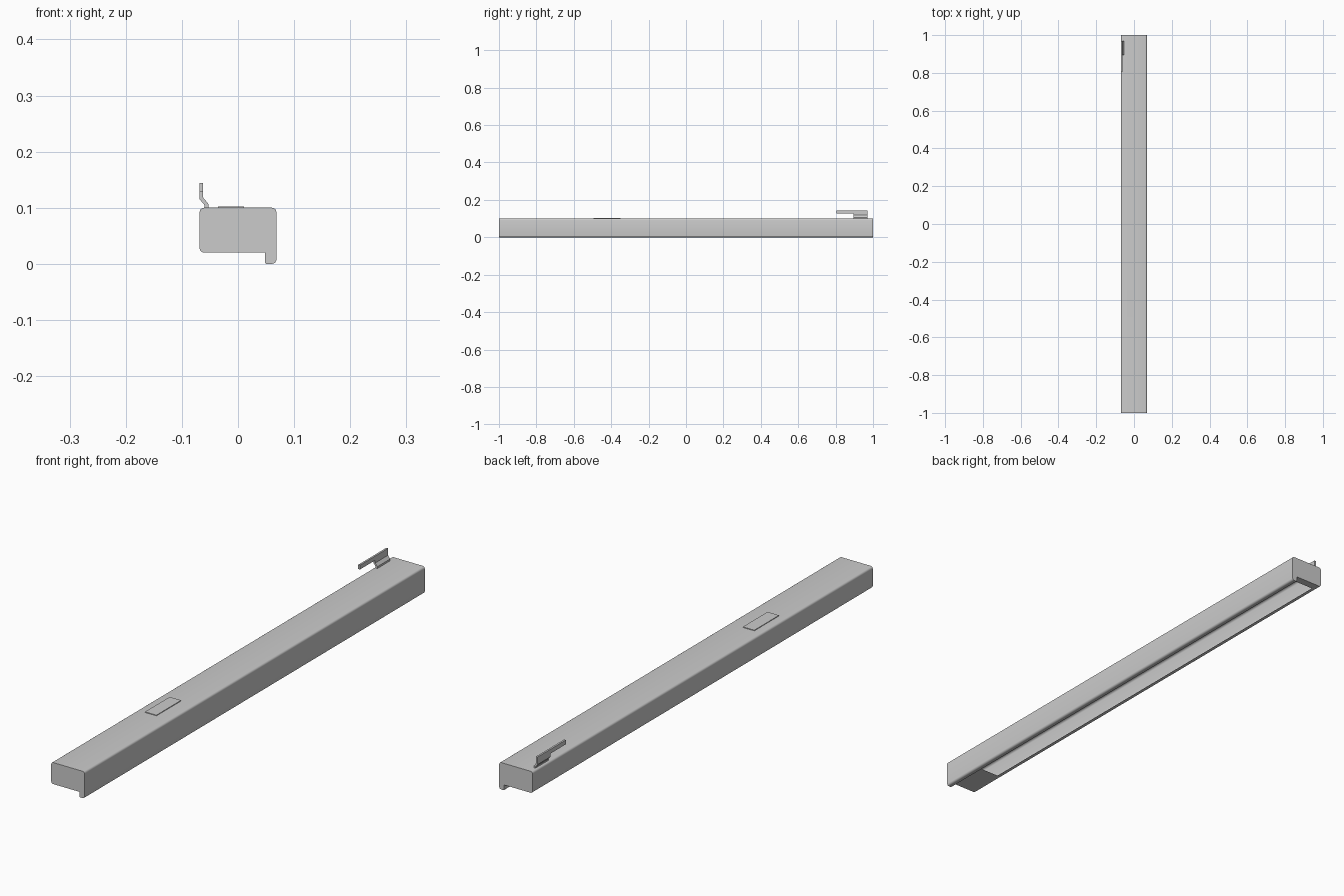
import bpy, bmesh, math

if "Cube" in bpy.data.objects:
    bpy.data.objects.remove(bpy.data.objects["Cube"])

def finish(bm, name):
    bmesh.ops.recalc_face_normals(bm, faces=bm.faces)
    me = bpy.data.meshes.new(name)
    bm.to_mesh(me)
    bm.free()
    ob = bpy.data.objects.new(name, me)
    bpy.context.collection.objects.link(ob)
    bpy.context.view_layer.objects.active = ob
    ob.select_set(True)
    bpy.ops.object.shade_smooth_by_angle(angle=math.radians(32))
    ob.select_set(False)
    return ob

def loft(name, profile, stations, skip=None):
    """Sweep an (x, z) profile along y; skip(station, edge) leaves openings."""
    bm = bmesh.new()
    rings = [[bm.verts.new((x, y, z)) for x, z in profile] for y in stations]
    n = len(profile)
    for s in range(len(rings) - 1):
        a, b = rings[s], rings[s + 1]
        for i in range(n):
            if skip and skip(s, i):
                continue
            j = (i + 1) % n
            bm.faces.new((a[i], a[j], b[j], b[i]))
    bm.faces.new(rings[0])
    bm.faces.new(rings[-1])
    return finish(bm, name)

def arc(cx, cz, r, start, steps=4):
    return [(cx + r * math.cos(math.radians(start + 90 * k / steps)),
             cz + r * math.sin(math.radians(start + 90 * k / steps)))
            for k in range(steps + 1)]

# Hollow housing with rounded edges, a full length lip and an opening underneath
X, R = 0.0685, 0.008
profile = [(-0.05, 0.02), (0.035, 0.02), (0.048, 0.02), (0.048, 0.002)]
profile += [(0.050, 0.0)]
profile += arc(X - R, R, R, 270)
profile += arc(X - R, 0.10 - R, R, 0)
profile += arc(-X + R, 0.10 - R, R, 90)
profile += arc(-X + R, 0.02 + R, R, 180)
loft("housing", profile, [-1, -0.85, 0.97, 1], lambda s, i: s == 1 and i == 0)

# Cranked lever: a bent foot and a longer finger bar
loft("lever_foot",
     [(-0.060, 0.099), (-0.053, 0.099), (-0.053, 0.107), (-0.062, 0.118),
      (-0.062, 0.130), (-0.069, 0.130), (-0.069, 0.116), (-0.060, 0.105)],
     [0.895, 0.97])
loft("lever_bar",
     [(-0.069, 0.128), (-0.062, 0.128), (-0.062, 0.144), (-0.069, 0.144)],
     [0.805, 0.97])

# Thin raised plate on top
loft("top_plate",
     [(-0.036, 0.0995), (0.011, 0.0995), (0.011, 0.1025), (-0.036, 0.1025)],
     [-0.495, -0.35])
